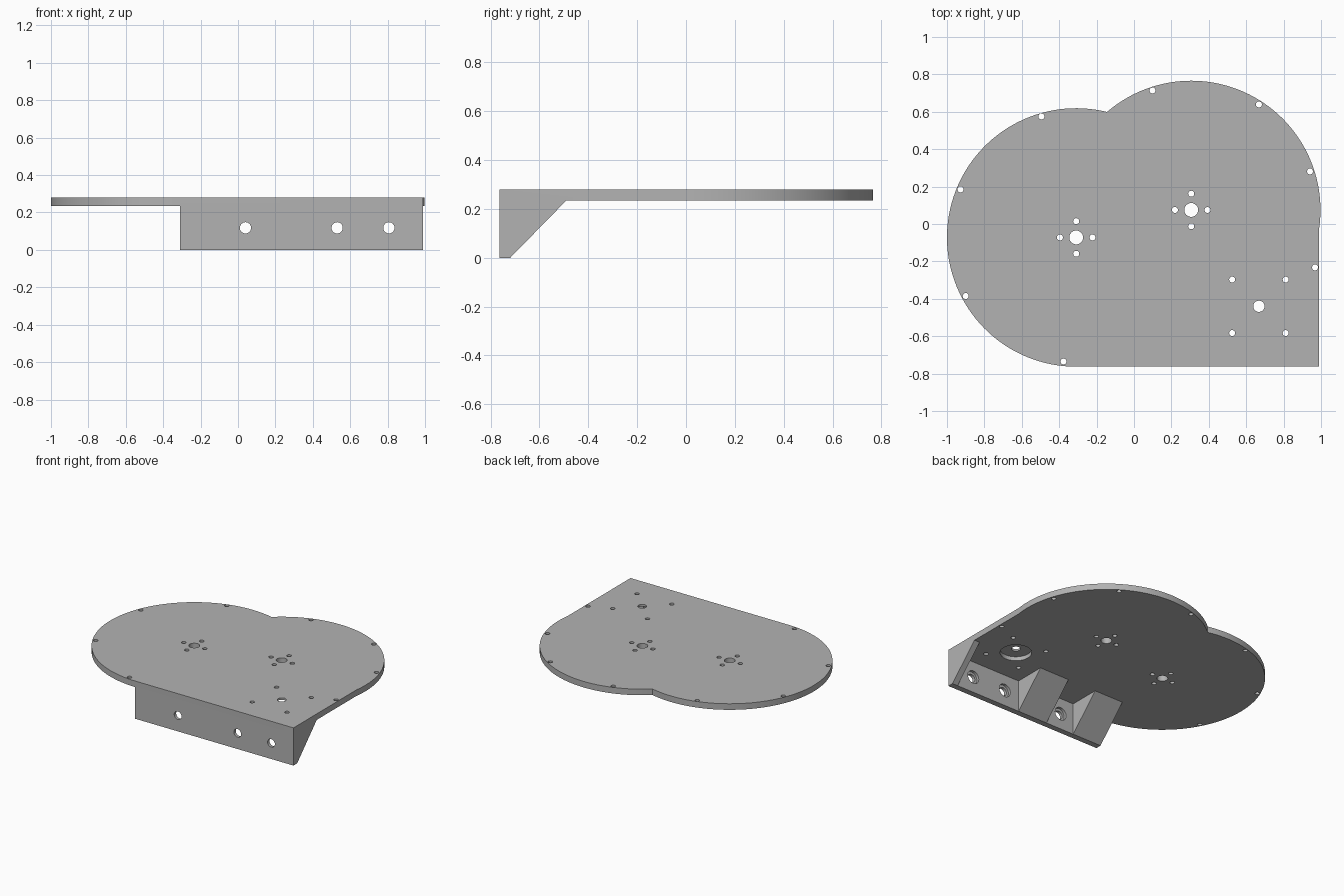
import bpy, bmesh, math
from mathutils import Matrix, Vector

cube = bpy.data.objects.get("Cube")
if cube:
    bpy.data.objects.remove(cube)

grey = bpy.data.materials.new("plain grey")
grey.use_nodes = True
colour = (0.45, 0.45, 0.45, 1)
grey.diffuse_color = colour
grey.node_tree.nodes["Principled BSDF"].inputs["Base Color"].default_value = colour

TOP, UNDER, FRONT, INNER = 0.28, 0.235, -0.763, -0.72
LEFT, RIGHT, RADIUS = -0.31, 0.99, 0.691
HUB_A, HUB_B, MOTOR = Vector((-0.309, -0.072)), Vector((0.306, 0.075)), Vector((0.668, -0.44))


def prism(name, points, offset):
    """Extrude a flat loop of 3D points along offset."""
    bm = bmesh.new()
    face = bm.faces.new([bm.verts.new(p) for p in points])
    moved = bmesh.ops.extrude_face_region(bm, geom=[face])["geom"]
    verts = [g for g in moved if isinstance(g, bmesh.types.BMVert)]
    bmesh.ops.translate(bm, verts=verts, vec=offset)
    bmesh.ops.recalc_face_normals(bm, faces=bm.faces)
    mesh = bpy.data.meshes.new(name)
    bm.to_mesh(mesh)
    bm.free()
    mesh.materials.append(grey)
    obj = bpy.data.objects.new(name, mesh)
    bpy.context.collection.objects.link(obj)
    return obj


def cylinder(centre, radius, depth, along_y=False):
    """Cutter cylinder centred on a point, upright or along y."""
    turn = Matrix.Rotation(math.pi / 2, 4, "X") if along_y else Matrix()
    bm = bmesh.new()
    bmesh.ops.create_cone(bm, cap_ends=True, segments=32, radius1=radius, radius2=radius,
                          depth=depth, matrix=Matrix.Translation(centre) @ turn)
    mesh = bpy.data.meshes.new("hole_cutter")
    bm.to_mesh(mesh)
    bm.free()
    mesh.materials.append(grey)
    obj = bpy.data.objects.new("hole_cutter", mesh)
    bpy.context.collection.objects.link(obj)
    obj.hide_render = True
    return obj


def combine(target, tools, operation):
    """Apply booleans and discard the tool objects."""
    for tool in tools:
        mod = target.modifiers.new("combine", "BOOLEAN")
        mod.operation, mod.solver, mod.object = operation, "EXACT", tool
    graph = bpy.context.evaluated_depsgraph_get()
    mesh = bpy.data.meshes.new_from_object(target.evaluated_get(graph))
    target.modifiers.clear()
    target.data = mesh
    for tool in tools:
        bpy.data.objects.remove(tool)


def arc(centre, start, end, steps=72):
    for i in range(steps + 1):
        a = start + (end - start) * i / steps
        yield (centre.x + RADIUS * math.cos(a), centre.y + RADIUS * math.sin(a), UNDER)


# Plate outline: two overlapping discs with a square front corner
between = HUB_B - HUB_A
lean = math.atan2(between.y, between.x)
spread = math.acos(between.length / 2 / RADIUS)
side = -math.acos((RIGHT - HUB_B.x) / RADIUS)
outline = [(RIGHT, FRONT, UNDER)]
outline += list(arc(HUB_B, side, math.pi + lean - spread))
outline += list(arc(HUB_A, lean + spread, math.pi * 1.5))[1:]
plate = prism("mounting_plate", outline, (0, 0, TOP - UNDER))

# Front wall and the wedge supports behind it
wall = prism("front_wall", [(LEFT, FRONT, 0), (LEFT, INNER, 0), (LEFT, INNER, 0.26), (LEFT, FRONT, 0.26)],
             (RIGHT - LEFT, 0, 0))
wedges = []
for x0, x1 in ((LEFT, -0.07), (0.164, 0.41), (0.945, RIGHT)):
    profile = [(x0, -0.74, 0), (x0, INNER, 0), (x0, -0.49, UNDER), (x0, -0.49, 0.25), (x0, -0.74, 0.25)]
    wedges.append(prism("wedge_support", profile, (x1 - x0, 0, 0)))
combine(plate, [wall] + wedges, "UNION")

# Hub holes with four bolts each, and rim holes
mid = (TOP + UNDER) / 2
cutters = []


def drill(x, y, radius=0.016):
    cutters.append(cylinder((x, y, mid), radius, 0.1))


for hub in (HUB_A, HUB_B):
    drill(hub.x, hub.y, 0.037)
    for k in range(4):
        drill(hub.x + 0.087 * math.cos(k * math.pi / 2), hub.y + 0.087 * math.sin(k * math.pi / 2))
rim = [(-0.495, 0.575), (-0.928, 0.185), (-0.9, -0.385), (-0.377, -0.735),
       (0.099, 0.714), (0.668, 0.639), (0.941, 0.281), (0.968, -0.232)]
for x, y in rim:
    drill(x, y)

# Motor hole with a round recess below and four bolts
drill(MOTOR.x, MOTOR.y, 0.03)
for sx in (-1, 1):
    for sy in (-1, 1):
        drill(MOTOR.x + sx * 0.143, MOTOR.y + sy * 0.143)
cutters.append(cylinder((MOTOR.x, MOTOR.y, UNDER), 0.107, 0.06))

# Wall holes, counterbored on the inner side
for x in (0.04, 0.53, 0.807):
    cutters.append(cylinder((x, FRONT, 0.118), 0.03, 0.2, True))
    cutters.append(cylinder((x, INNER, 0.118), 0.048, 0.04, True))
combine(plate, cutters, "DIFFERENCE")

bpy.ops.object.select_all(action="DESELECT")
plate.select_set(True)
bpy.context.view_layer.objects.active = plate
bpy.ops.object.shade_smooth_by_angle(angle=math.radians(30))
